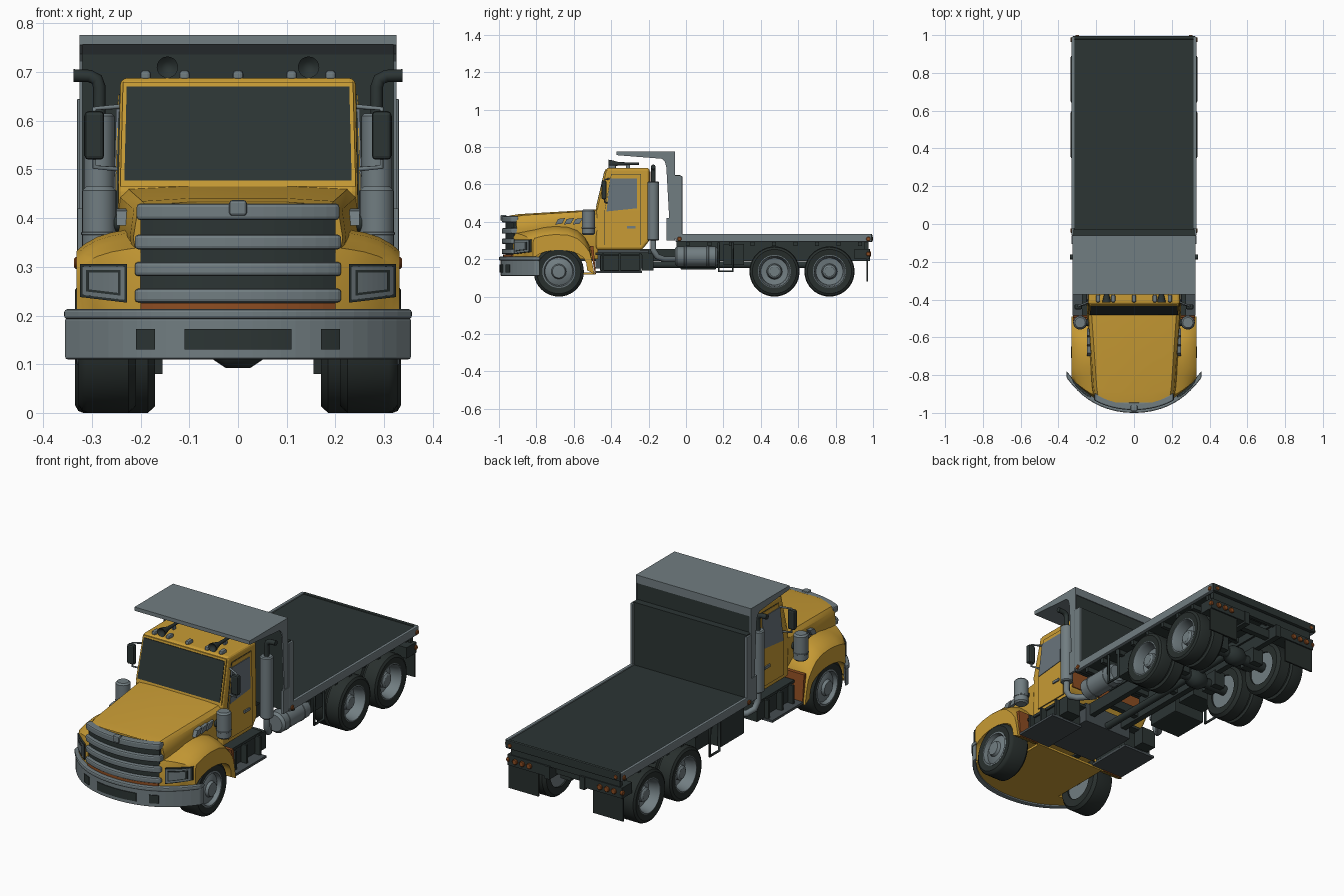
import bpy, bmesh, math
from mathutils import Vector


def mat(name, r, g, b):
    m = bpy.data.materials.new(name)
    m.diffuse_color = (r, g, b, 1)
    return m


YEL = mat("yellow_paint", 0.58, 0.33, 0.035)
GREY = mat("grey_metal", 0.165, 0.205, 0.22)
DARK = mat("dark_panel", 0.025, 0.035, 0.034)
BLACK = mat("black_rubber", 0.021, 0.028, 0.026)
ORG = mat("orange_brown", 0.27, 0.075, 0.016)
GLASS = mat("side_glass", 0.14, 0.175, 0.20)
SLATE = mat("slate_step", 0.06, 0.075, 0.082)


def finish(name, bm, m, mirror=False, bevel=0, smooth=False, seg=2):
    bmesh.ops.remove_doubles(bm, verts=bm.verts, dist=1e-5)
    bmesh.ops.recalc_face_normals(bm, faces=bm.faces)
    me = bpy.data.meshes.new(name)
    bm.to_mesh(me)
    bm.free()
    me.materials.append(m)
    o = bpy.data.objects.new(name, me)
    bpy.context.collection.objects.link(o)
    if smooth:
        bpy.ops.object.select_all(action='DESELECT')
        o.select_set(True)
        bpy.context.view_layer.objects.active = o
        bpy.ops.object.shade_smooth_by_angle(angle=math.radians(35))
    if mirror:
        o.modifiers.new("mirror", 'MIRROR').use_mirror_merge = False
    if bevel:
        b = o.modifiers.new("bevel", 'BEVEL')
        b.width, b.segments, b.limit_method = bevel, seg, 'ANGLE'


def loft(name, rings, m, fn=None, **k):
    """Closed solid through equal-length rings of points."""
    bm = bmesh.new()
    vs = [[bm.verts.new(fn(Vector(p)) if fn else p) for p in r] for r in rings]
    n = len(rings[0])
    for a, b in zip(vs, vs[1:]):
        for i in range(n):
            bm.faces.new((a[i], a[(i + 1) % n], b[(i + 1) % n], b[i]))
    bm.faces.new(vs[0])
    bm.faces.new(vs[-1])
    finish(name, bm, m, **k)


def prism(name, yz, x0, x1, m, **k):
    loft(name, [[(x, y, z) for y, z in yz] for x in (x0, x1)], m, **k)


def box(name, x0, x1, y0, y1, z0, z1, m, **k):
    prism(name, [(y0, z0), (y1, z0), (y1, z1), (y0, z1)], x0, x1, m, **k)


def nose(x):
    """Plan curve shared by bumper, grille and fenders."""
    return 1.0 * x * x + 3.6 * x ** 4


def arc_bar(name, x0, x1, z0, z1, y0, depth, m, n=16, back=None, **k):
    rings = []
    for i in range(n + 1):
        x = x0 + (x1 - x0) * i / n
        y = y0 + nose(x)
        yb = y + depth if back is None else back
        rings.append([(x, y, z0), (x, yb, z0), (x, yb, z1), (x, y, z1)])
    loft(name, rings, m, **k)


def lathe(name, prof, m, loc, axis='z', seg=32, **k):
    """Spin (radius, height) pairs round an axis."""
    bm = bmesh.new()
    rows = []
    for r, h in prof:
        row = []
        for i in range(seg):
            c, s = r * math.cos(2 * math.pi * i / seg), r * math.sin(2 * math.pi * i / seg)
            p = {'x': (h, c, s), 'y': (c, h, s), 'z': (c, s, h)}[axis]
            row.append(bm.verts.new(Vector(p) + Vector(loc)))
        rows.append(row)
    for a, b in zip(rows, rows[1:]):
        for i in range(seg):
            bm.faces.new((a[i], a[(i + 1) % seg], b[(i + 1) % seg], b[i]))
    finish(name, bm, m, smooth=True, **k)


def rod(name, r, h0, h1, m, loc, axis='z', c=0.005, **k):
    lathe(name, [(0, h0), (r - c, h0), (r, h0 + c), (r, h1 - c), (r - c, h1), (0, h1)], m, loc, axis, **k)


def tube(name, pts, r, m):
    cu = bpy.data.curves.new(name, 'CURVE')
    cu.dimensions, cu.bevel_depth, cu.bevel_resolution, cu.use_fill_caps = '3D', r, 2, True
    s = cu.splines.new('POLY')
    s.points.add(len(pts) - 1)
    for q, p in zip(s.points, pts):
        q.co = (*p, 1)
    cu.materials.append(m)
    o = bpy.data.objects.new(name, cu)
    bpy.context.collection.objects.link(o)
    o.modifiers.new("mirror", 'MIRROR').use_mirror_merge = False


# Hood: nose lofted back to the cab
def hood_ring(y, bend, w, shoulder, top):
    half = [(0.19, 0.2), (w, shoulder), (w - 0.008, top - 0.025), (w - 0.025, top - 0.008), (0.1, top - 0.002)]
    return [(x, y + bend * x * x, z) for x, z in half + [(-x, z) for x, z in reversed(half)]]


loft("hood", [hood_ring(-0.955, 1.1, 0.215, 0.36, 0.435), hood_ring(-0.90, 0.8, 0.222, 0.36, 0.443),
              hood_ring(-0.47, 0, 0.25, 0.37, 0.468)], YEL, smooth=True)
arc_bar("engine_pan", -0.2, 0.2, 0.118, 0.13, -0.965, 0, YEL, back=-0.485)
arc_bar("engine_pan_wing", 0.19, 0.32, 0.118, 0.13, -0.965, 0, YEL, n=6, back=-0.815, mirror=True)


# Front fenders with wheel arch, rounded outward and swept to the nose curve
def fender_shape(v):
    t = (v.x - 0.2) / 0.132
    v.z -= min(1, max(0, (v.z - 0.2) / 0.1)) * (0.018 * t + 0.03 * t ** 4)
    if v.y < -0.836:
        v.y = -0.972 + nose(v.x) + max(0, v.z - 0.3) * 0.35
    return v


arch = [(-0.68 + 0.152 * math.cos(a), 0.14 + 0.155 * math.sin(a)) for a in [math.pi * i / 12 for i in range(13)]]
fender = [(-0.838, 0.205), (-0.838, 0.30), (-0.838, 0.34), (-0.81, 0.36), (-0.76, 0.373), (-0.70, 0.38), (-0.63, 0.376), (-0.58, 0.358),
          (-0.54, 0.32), (-0.515, 0.27), (-0.505, 0.2), (-0.49, 0.12)] + arch
loft("front_fender", [[(x, y, z) for y, z in fender] for x in (0.2, 0.23, 0.26, 0.29, 0.315, 0.327, 0.332)],
     YEL, fn=fender_shape, mirror=True, smooth=True)
prism("fender_liner", [(-0.513, 0.27), (-0.487, 0.12), (-0.482, 0.12), (-0.495, 0.27)], 0.21, 0.322, ORG, mirror=True)
for i in range(3):
    y = -0.70 + 0.047 * i
    prism("hood_vent", [(y, 0.385), (y + 0.038, 0.39), (y + 0.054, 0.42), (y + 0.016, 0.415)], 0.22, 0.25, GREY, mirror=True)

# Grille, bumper and lamps
arc_bar("grille_backing", -0.2, 0.2, 0.225, 0.42, -0.965, 0.03, DARK)
for z0, z1, w in ((0.396, 0.43, 0.208), (0.336, 0.366, 0.212), (0.281, 0.31, 0.212), (0.227, 0.255, 0.212)):
    arc_bar("grille_bar", -w, w, z0, z1, -0.985, 0.04, GREY, bevel=0.007)
box("hood_latch", -0.018, 0.018, -0.992, -0.96, 0.405, 0.437, GREY, bevel=0.006)
arc_bar("orange_strip", -0.2, 0.2, 0.212, 0.226, -0.978, 0.03, ORG)
arc_bar("bumper", -0.355, 0.355, 0.11, 0.195, -0.992, 0.028, GREY, n=24, bevel=0.005)
arc_bar("bumper_lip", -0.357, 0.357, 0.193, 0.213, -1.0, 0.036, GREY, n=24, bevel=0.006)
arc_bar("bumper_plate", -0.11, 0.11, 0.13, 0.172, -0.996, 0.009, DARK)
arc_bar("fog_lamp", 0.17, 0.21, 0.13, 0.172, -0.996, 0.009, DARK, n=4, mirror=True)


# Headlights, slanting up toward the outside
def lamp_shape(v):
    if v.z < 0.265:
        v.z += (v.x - 0.225) * 0.12
    return v


for name, e, y, m in (("headlight_frame", 0, -0.98, DARK), ("headlight_rim", 0.005, -0.983, GREY),
                      ("headlight_inset", 0.013, -0.985, DARK), ("headlight_lens", 0.018, -0.988, GREY)):
    arc_bar(name, 0.228 + e, 0.325 - e, 0.226 + e, 0.306 - e, y, 0.03, m, n=6, fn=lamp_shape, mirror=True)


# Cab, narrowing slightly to the roof
def taper(v):
    v.x *= 1 - max(0, v.z - 0.46) * 0.11
    return v


prism("cab", [(-0.48, 0.25), (-0.48, 0.455), (-0.425, 0.688), (-0.195, 0.688), (-0.195, 0.30), (-0.235, 0.25)],
      -0.248, 0.248, YEL, fn=taper, bevel=0.014, seg=3)
box("cab_floor", -0.14, 0.14, -0.485, -0.2, 0.15, 0.25, SLATE)
box("cab_rear_panel", -0.232, 0.232, -0.197, -0.191, 0.305, 0.67, ORG)


# Windshield, door seams, door skin and windows
def shield(name, w, z0, z1, off, m):
    q = lambda z, o: -0.48 + (z - 0.455) * 0.234 - o
    prism(name, [(q(z0, off), z0), (q(z1, off), z1), (q(z1, -0.003), z1), (q(z0, -0.003), z0)], -w, w, m, fn=taper)


shield("windshield_frame", 0.242, 0.465, 0.68, 0.004, YEL)
shield("windshield", 0.234, 0.477, 0.67, 0.007, DARK)
for name, ys, off, m in (("door_seam", [(-0.435, 0.275), (-0.435, 0.46), (-0.40, 0.655), (-0.24, 0.655), (-0.24, 0.275)], 0.002, DARK),
                         ("door_skin", [(-0.433, 0.277), (-0.433, 0.46), (-0.398, 0.653), (-0.242, 0.653), (-0.242, 0.277)], 0.004, YEL),
                         ("side_window", [(-0.425, 0.455), (-0.405, 0.632), (-0.262, 0.632), (-0.262, 0.472)], 0.007, GLASS)):
    # split at the waist so the panels follow the tapering sides
    if ys[0][1] < 0.4:
        box(name + "_lower", 0.245, 0.248 + off, ys[0][0], ys[-1][0], ys[0][1], 0.46, m, mirror=True)
        ys = [ys[1], ys[2], ys[3], (ys[4][0], 0.46)]
    prism(name, ys, 0.245, 0.248 + off, m, fn=taper, mirror=True)
box("door_handle", 0.25, 0.259, -0.315, -0.27, 0.365, 0.378, GREY, mirror=True)

# Roof marker lamps and horns
for x in (-0.19, -0.11, 0, 0.11, 0.19):
    box("roof_lamp", x - 0.011, x + 0.011, -0.415, -0.375, 0.682, 0.704, GREY, bevel=0.007)
lathe("roof_horn", [(0, -0.40), (0.012, -0.405), (0.022, -0.415), (0.02, -0.40), (0.009, -0.36), (0.006, -0.25), (0, -0.25)],
      DARK, (0.145, 0, 0.71), 'y', seg=20, mirror=True)
box("horn_foot", 0.14, 0.15, -0.32, -0.30, 0.685, 0.706, GREY, mirror=True)

# Mirrors, air cleaners, exhaust stacks
box("mirror", 0.275, 0.315, -0.452, -0.425, 0.52, 0.62, DARK, mirror=True, bevel=0.008)
tube("mirror_arm", [(0.235, -0.41, 0.63), (0.295, -0.435, 0.625), (0.295, -0.435, 0.505), (0.24, -0.42, 0.50)], 0.005, GREY)
rod("air_cleaner", 0.035, 0.33, 0.465, GREY, (0.285, -0.522, 0), c=0.008, mirror=True)
rod("air_cleaner_band", 0.037, 0.365, 0.372, GREY, (0.285, -0.522, 0), c=0.001, mirror=True)
rod("air_cleaner_duct", 0.018, 0.22, 0.3, DARK, (0, -0.522, 0.39), 'x', mirror=True)
rod("exhaust_shield", 0.031, 0.30, 0.615, GREY, (0.285, -0.175, 0), mirror=True)
tube("exhaust_tip", [(0.285, -0.175, 0.6), (0.285, -0.175, 0.67), (0.29, -0.175, 0.685), (0.305, -0.175, 0.692), (0.338, -0.175, 0.693)], 0.013, DARK)
tube("exhaust_lower", [(0.285, -0.175, 0.31), (0.285, -0.175, 0.25), (0.28, -0.155, 0.215), (0.26, -0.12, 0.2), (0.2, -0.05, 0.2)], 0.016, GREY)

# Cab steps
box("running_board", 0.14, 0.275, -0.485, -0.2, 0.222, 0.236, DARK, mirror=True)
box("step_box", 0.14, 0.27, -0.46, -0.24, 0.137, 0.222, DARK, mirror=True, bevel=0.006)
box("lower_step", 0.14, 0.325, -0.485, -0.235, 0.125, 0.137, SLATE, mirror=True)
for y in (-0.45, -0.36, -0.25):
    box("step_hanger", 0.26, 0.3, y, y + 0.012, 0.13, 0.23, DARK, mirror=True)
box("step_end", 0.2, 0.28, -0.235, -0.175, 0.14, 0.23, DARK, mirror=True)

# Frame and driveline
box("frame_rail", 0.085, 0.115, -0.9, 0.985, 0.19, 0.255, DARK, mirror=True)
for y in (-0.1, 0.2, 0.62, 0.9):
    box("frame_crossmember", -0.09, 0.09, y, y + 0.03, 0.2, 0.245, DARK)
rod("driveshaft", 0.018, -0.25, 0.77, DARK, (0, 0, 0.17), 'y', seg=16)
box("front_axle", -0.24, 0.24, -0.7, -0.66, 0.135, 0.16, DARK)

# Deck
box("deck", -0.316, 0.316, -0.05, 0.985, 0.295, 0.329, DARK)
box("deck_side_rail", 0.314, 0.331, -0.055, 0.99, 0.292, 0.335, GREY, mirror=True, bevel=0.004)
box("deck_rear_rail", -0.325, 0.325, 0.978, 0.996, 0.292, 0.334, DARK, bevel=0.004)
box("deck_bearer", 0.075, 0.12, -0.05, 0.97, 0.255, 0.296, DARK, mirror=True)
for i in range(9):
    box("deck_cross_beam", -0.31, 0.31, i * 0.115, 0.02 + i * 0.115, 0.27, 0.296, DARK)

# Headboard and canopy
box("headboard_upper", -0.32, 0.32, -0.085, -0.065, 0.31, 0.765, DARK)
box("headboard_lower", -0.322, 0.322, -0.065, -0.03, 0.325, 0.65, DARK)
box("headboard_post", 0.316, 0.331, -0.06, -0.02, 0.31, 0.645, GREY, mirror=True, bevel=0.003)
box("headboard_foot", 0.318, 0.33, -0.105, -0.06, 0.30, 0.42, GREY, mirror=True)
prism("canopy_gusset", [(-0.37, 0.775), (-0.06, 0.775), (-0.06, 0.31), (-0.085, 0.31), (-0.09, 0.42), (-0.105, 0.69),
                        (-0.113, 0.722), (-0.13, 0.737), (-0.37, 0.756)], 0.319, 0.326, GREY, mirror=True)
prism("canopy", [(-0.372, 0.776), (-0.06, 0.776), (-0.06, 0.735), (-0.13, 0.738), (-0.372, 0.757)], -0.326, 0.326, GREY)

# Tank, side box and hanging steps
rod("side_tank", 0.053, -0.06, 0.17, GREY, (0.25, 0, 0.215), 'y', c=0.012)
for y in (-0.01, 0.11):
    rod("tank_strap", 0.055, y, y + 0.012, GREY, (0.25, 0, 0.215), 'y', c=0.001)
box("tool_box", -0.31, -0.13, -0.03, 0.16, 0.145, 0.285, DARK, bevel=0.005)
tube("hanging_step", [(0.31, 0.175, 0.29), (0.31, 0.175, 0.135), (0.31, 0.25, 0.135), (0.31, 0.25, 0.29)], 0.007, DARK)
box("battery_box", 0.12, 0.27, 0.2, 0.31, 0.17, 0.28, DARK, mirror=True)

# Wheels
TIRE = [(0.085, 0.33), (0.118, 0.335), (0.13, 0.328), (0.134, 0.318), (0.134, 0.262), (0.12, 0.257), (0.12, 0.247), (0.134, 0.242),
        (0.134, 0.185), (0.12, 0.17), (0.085, 0.172), (0.085, 0.33)]
RIM = [(0, 0.18), (0.086, 0.18), (0.09, 0.33), (0.084, 0.332), (0.078, 0.318), (0.072, 0.275), (0.042, 0.27), (0.036, 0.305), (0.026, 0.312), (0, 0.312)]
for y in (0.473, 0.767):
    lathe("rear_tire", TIRE, BLACK, (0, y, 0.134), 'x', 40, mirror=True)
    lathe("rear_rim", RIM, GREY, (0, y, 0.134), 'x', mirror=True)
    rod("rear_axle", 0.026, -0.2, 0.2, DARK, (0, y, 0.14), 'x', seg=16)
    lathe("differential", [(0, -0.06), (0.03, -0.052), (0.048, -0.025), (0.048, 0.025), (0.03, 0.052), (0, 0.06)], DARK, (0, y, 0.14), 'x', 20)
    box("suspension_block", 0.08, 0.14, y - 0.05, y + 0.05, 0.12, 0.2, DARK, mirror=True)
lathe("front_tire", [(0.08, 0.322), (0.118, 0.328), (0.13, 0.32), (0.134, 0.31), (0.134, 0.225), (0.12, 0.21), (0.08, 0.212), (0.08, 0.322)],
      BLACK, (0, -0.68, 0.134), 'x', 40, mirror=True)
lathe("front_rim", [(0, 0.22), (0.084, 0.22), (0.088, 0.324), (0.08, 0.326), (0.074, 0.305), (0.06, 0.312), (0.04, 0.318), (0.034, 0.332), (0, 0.334)],
      GREY, (0, -0.68, 0.134), 'x', mirror=True)

# Rear lamps and mud flaps
box("mud_flap", 0.155, 0.325, 0.965, 0.973, 0.08, 0.25, BLACK, mirror=True)
box("lamp_bracket", 0.11, 0.325, 0.9, 0.98, 0.2, 0.255, DARK, mirror=True)
box("rear_sill", -0.31, 0.31, 0.955, 0.975, 0.25, 0.295, DARK)
for x in (0.2, 0.24, 0.28):
    rod("tail_lamp", 0.014, 0.978, 0.99, ORG, (x, 0, 0.228), 'y', c=0.003, seg=16, mirror=True)
for y in (-0.035, 0.975):
    rod("side_marker", 0.012, 0.325, 0.337, ORG, (0, y, 0.308), 'x', c=0.003, seg=16, mirror=True)
rod("lower_marker", 0.012, 0.315, 0.33, ORG, (0, 0.975, 0.228), 'x', c=0.003, seg=16, mirror=True)
rod("rear_marker", 0.01, 0.99, 1.0, ORG, (0.3, 0, 0.31), 'y', c=0.002, seg=16, mirror=True)
